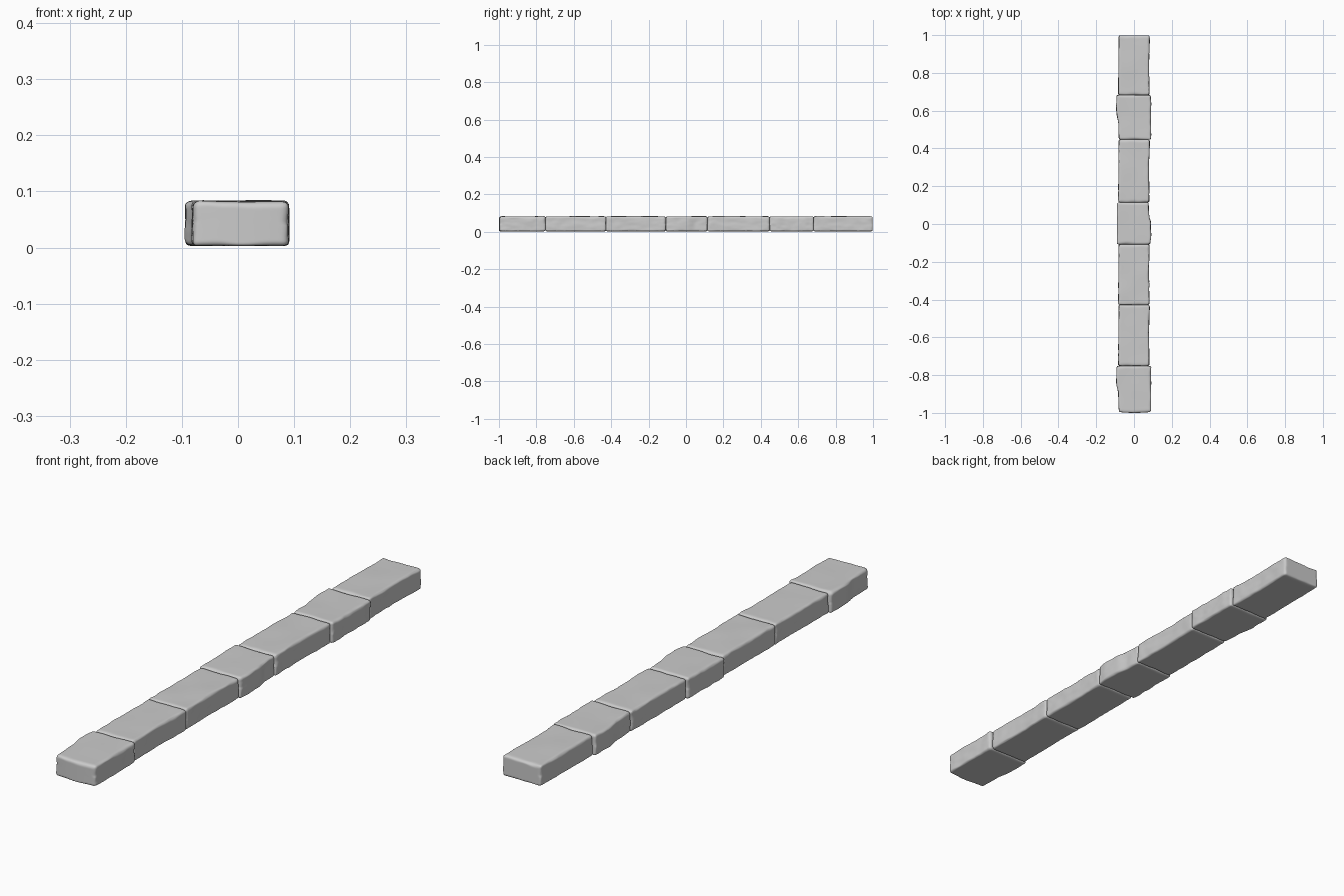
import bpy, bmesh, math
from mathutils import Vector, noise

if "Cube" in bpy.data.objects:
    bpy.data.objects.remove(bpy.data.objects["Cube"])

Z0, Z1 = 0.003, 0.083

# Side outlines of the stones: (fraction along y, half width)
STRAIGHT = [(0, 0.083), (1, 0.081)]
LONG_R = [(0, 0.081), (0.5, 0.079), (1, 0.083)]
WIDE = [(0, 0.09), (1, 0.09)]
BULGE = [(0, 0.080), (0.35, 0.083), (0.68, 0.094), (1, 0.092)]
BULGE_MID = [(0, 0.087), (0.2, 0.091), (0.5, 0.089), (0.75, 0.079), (1, 0.077)]

# Stones from front to back: y start, y end, left outline, right outline
STONES = [
    (-0.995, -0.751, BULGE, WIDE),
    (-0.751, -0.428, STRAIGHT, LONG_R),
    (-0.428, -0.108, STRAIGHT, LONG_R),
    (-0.108, 0.114, WIDE, BULGE_MID),
    (0.114, 0.447, STRAIGHT, LONG_R),
    (0.447, 0.682, BULGE, WIDE),
    (0.682, 0.998, STRAIGHT, LONG_R),
]


def outline(points, t):
    """Smooth interpolation along a side outline."""
    for (a, va), (b, vb) in zip(points, points[1:]):
        if t <= b:
            s = (t - a) / (b - a)
            s = s * s * (3 - 2 * s)
            return va + (vb - va) * s
    return points[-1][1]


def make_stone(index, y0, y1, left, right):
    bm = bmesh.new()
    bmesh.ops.create_cube(bm, size=2)
    bmesh.ops.subdivide_edges(bm, edges=bm.edges[:], cuts=25, use_grid_fill=True)
    half_y, half_z = (y1 - y0) / 2, (Z1 - Z0) / 2
    half_x = 0.083
    for v in bm.verts:
        # Pack the grid towards the edges, then scale to the stone's box
        u = [math.sin(c * math.pi / 2) * 0.6 + c * 0.4 for c in v.co]
        p = Vector((u[0] * half_x, u[1] * half_y, u[2] * half_z))
        seed = p + Vector((index * 3.7, index * 1.3, 0))
        # Worn edges with an uneven radius
        r = 0.011 + 0.006 * noise.noise(seed * 22)
        if p.z < 0:
            r *= 0.75
        q = Vector([max(-h + r, min(h - r, c))
                    for c, h in zip(p, (half_x, half_y, half_z))])
        d = p - q
        if d.length > 1e-6:
            p = q + d.normalized() * min(r, max(abs(c) for c in d))
        # Shallow chisel marks on the sides, fading over top and bottom
        rough = noise.noise(seed * 28) * 0.0022 + noise.noise(seed * 60) * 0.0008
        t = p.y / half_y * 0.5 + 0.5
        width = outline(left if p.x < 0 else right, t)
        x = p.x / half_x * (width + rough)
        y = p.y + (y0 + y1) / 2
        if index == 0 and p.y < 0:
            y -= 0.005 * (1 - (p.x / half_x) ** 2) * max(0, -u[1]) ** 4
        z = p.z + half_z + Z0
        if p.z > 0:
            z += noise.noise(seed * 9) * 0.002 * p.z / half_z
        v.co = (x, y, z)
    mesh = bpy.data.meshes.new(f"kerb_stone_{index + 1}")
    bm.to_mesh(mesh)
    bm.free()
    mesh.shade_smooth()
    obj = bpy.data.objects.new(mesh.name, mesh)
    bpy.context.collection.objects.link(obj)


# Row of worn kerb stones
for i, stone in enumerate(STONES):
    make_stone(i, *stone)
